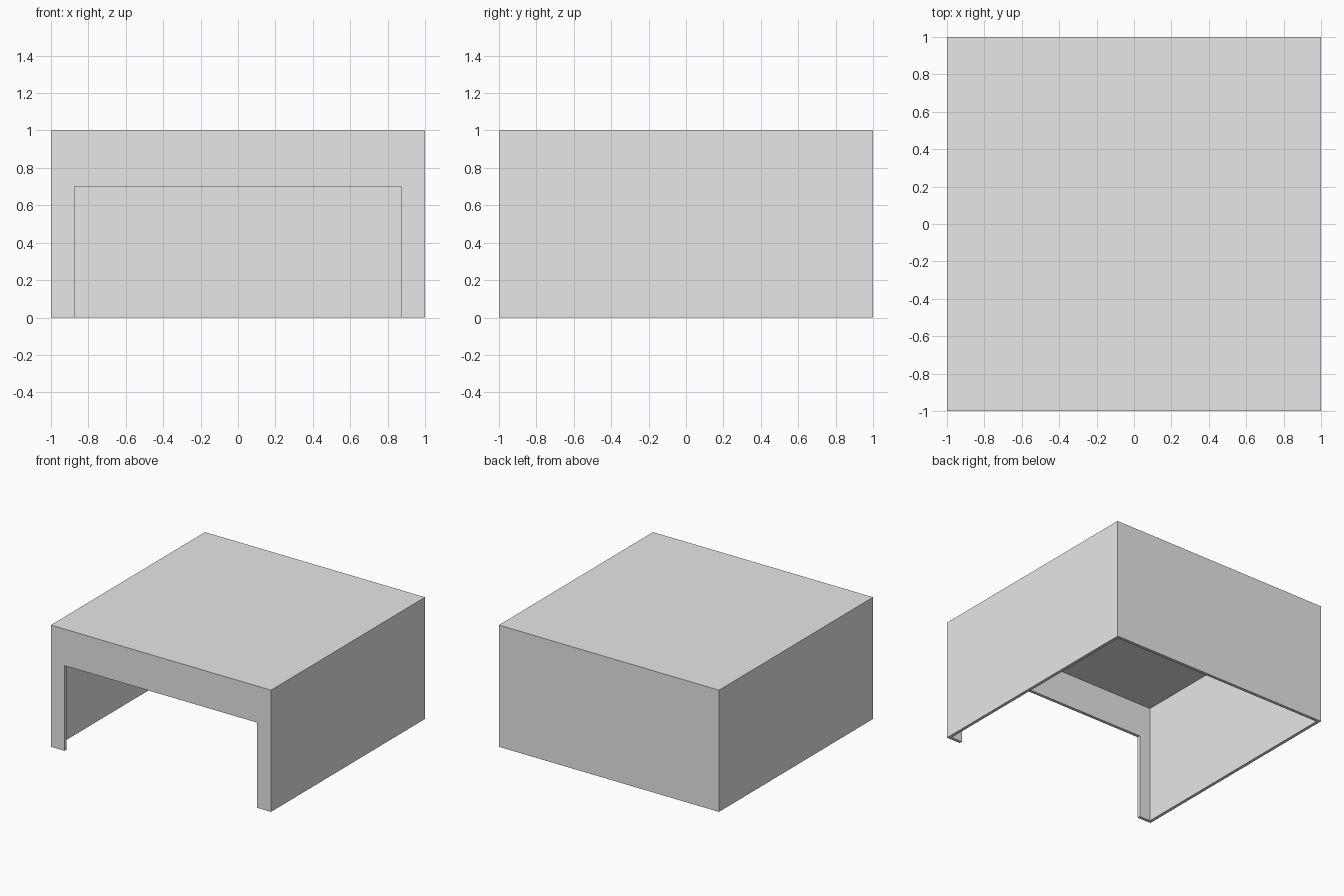
import bpy
import bmesh

cube = bpy.data.objects.get("Cube")
if cube:
    bpy.data.objects.remove(cube, do_unlink=True)

HALF, HEIGHT, WALL = 1.0, 1.0, 0.025
DOOR_HALF, DOOR_TOP = 0.875, 0.70

# Plain grey paint
grey = bpy.data.materials.new("plain grey")
grey.use_nodes = True
colour = (0.8, 0.8, 0.8, 1.0)
grey.diffuse_color = colour
grey.node_tree.nodes["Principled BSDF"].inputs["Base Color"].default_value = colour

bm = bmesh.new()

# Floorless box: roof and four walls
bmesh.ops.create_cube(bm, size=1.0)
for v in bm.verts:
    v.co = (v.co.x * 2 * HALF, v.co.y * 2 * HALF, (v.co.z + 0.5) * HEIGHT)
bm.normal_update()
removed = [f for f in bm.faces if f.normal.z < -0.5 or f.normal.y < -0.5]
bmesh.ops.delete(bm, geom=removed, context='FACES_KEEP_BOUNDARY')
bm.verts.ensure_lookup_table()


def corner(x, z):
    """Existing front corner of the box."""
    return next(v for v in bm.verts
                if v.co.y < 0 and v.co.x * x > 0 and abs(v.co.z - z) < 0.01)


# Front wall: one arch-shaped face around the wide doorway
doorway = [bm.verts.new((x, -HALF, z)) for x, z in
           ((DOOR_HALF, 0), (DOOR_HALF, DOOR_TOP),
            (-DOOR_HALF, DOOR_TOP), (-DOOR_HALF, 0))]
outline = [corner(-1, 0), corner(-1, HEIGHT), corner(1, HEIGHT), corner(1, 0)]
bm.faces.new(outline + doorway)
bmesh.ops.recalc_face_normals(bm, faces=bm.faces)
bm.normal_update()
roof = max(bm.faces, key=lambda f: f.calc_center_median().z)
if roof.normal.z < 0:
    bmesh.ops.reverse_faces(bm, faces=bm.faces)

mesh = bpy.data.meshes.new("shelter_shell")
bm.to_mesh(mesh)
bm.free()
mesh.materials.append(grey)
shell = bpy.data.objects.new("shelter_shell", mesh)
bpy.context.collection.objects.link(shell)

# Thickness grows inward so the outside size stays exact
solid = shell.modifiers.new("wall_thickness", 'SOLIDIFY')
solid.thickness = WALL
solid.offset = -1
solid.use_even_offset = True
solid.use_quality_normals = True
